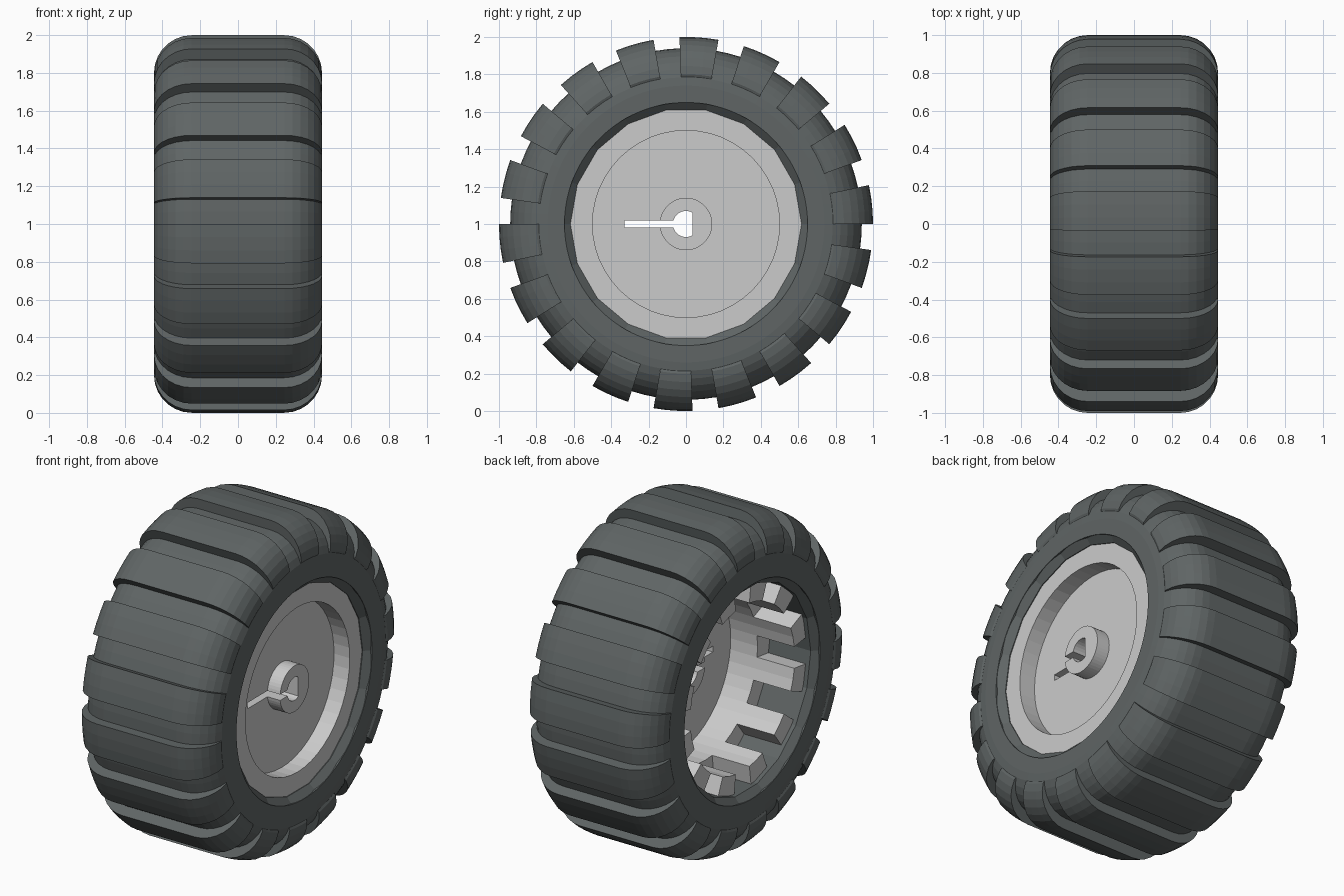
import bpy, bmesh
from math import sin, cos, pi, radians, sqrt

cube = bpy.data.objects.get("Cube")
if cube:
    bpy.data.objects.remove(cube, do_unlink=True)


def material(name, colour):
    m = bpy.data.materials.new(name)
    m.use_nodes = True
    m.diffuse_color = colour
    bsdf = next(n for n in m.node_tree.nodes if n.type == 'BSDF_PRINCIPLED')
    bsdf.inputs["Base Color"].default_value = colour
    return m


rubber = material("dark_grey_rubber", (0.115, 0.13, 0.13, 1))
plastic = material("light_grey_plastic", (0.6, 0.6, 0.6, 1))


def finish(name, bm, mat):
    bmesh.ops.remove_doubles(bm, verts=bm.verts, dist=0.0001)
    bmesh.ops.recalc_face_normals(bm, faces=bm.faces)
    mesh = bpy.data.meshes.new(name)
    bm.to_mesh(mesh)
    bm.free()
    if mat:
        mesh.materials.append(mat)
    ob = bpy.data.objects.new(name, mesh)
    bpy.context.collection.objects.link(ob)
    return ob


def sweep(bm, profile, steps, start=0, end=360):
    """Turn a closed (x, radius) profile about the axle; arcs get end caps."""
    full = end - start == 360
    rings = []
    for i in range(steps if full else steps + 1):
        t = radians(start + (end - start) * i / steps)
        rings.append([bm.verts.new((x, r * cos(t), 1 + r * sin(t))) for x, r in profile])
    n = len(profile)
    for i in range(steps):
        a, b = rings[i], rings[(i + 1) % len(rings)]
        for j in range(n):
            k = (j + 1) % n
            if profile[j][1] == 0 and profile[k][1] == 0:
                continue
            if profile[j][1] == 0:
                bm.faces.new((a[j], a[k], b[k]))
            elif profile[k][1] == 0:
                bm.faces.new((a[j], a[k], b[j]))
            else:
                bm.faces.new((a[j], a[k], b[k], b[j]))
    if not full:
        bm.faces.new(rings[0])
        bm.faces.new(rings[-1])


def tread_profile(outer, base):
    """Rounded outer section, closed by the mirrored base points."""
    corner, half = 0.2, 0.445
    arc = [(half - corner + corner * cos(i * pi / 14),
            outer - corner + corner * sin(i * pi / 14)) for i in range(8)]
    right = base + arc
    return right + [(-x, r) for x, r in reversed(right)]


# Tyre carcass
bm = bmesh.new()
sweep(bm, tread_profile(0.94, [(0.445, 0.65)]), 90)
finish("tyre_body", bm, rubber)

# Tread lugs, continuous across the tyre
bm = bmesh.new()
for k in range(18):
    sweep(bm, tread_profile(1.0, [(0.42, 0.74)]), 3, 20 * k, 20 * k + 12)
finish("tread_lugs", bm, rubber)

# Bevelled bead around the bore
bm = bmesh.new()
bead = [(0.38, 0.7), (0.443, 0.66), (0.405, 0.618)]
sweep(bm, bead + [(-x, r) for x, r in reversed(bead)], 18)
finish("tyre_bead", bm, rubber)

# Wheel rim with web and centre boss
bm = bmesh.new()
sweep(bm, [(0.38, 0), (0.38, 0.14), (0.295, 0.14), (0.295, 0.5), (0.4, 0.5),
           (0.4, 0.618), (-0.13, 0.618), (-0.13, 0.5), (0.05, 0.5),
           (0.05, 0.14), (-0.03, 0.14), (-0.03, 0)], 48)
rim = finish("wheel_rim", bm, plastic)

# D-shaped axle hole joined to a key slot, as one cutter
hole_r, slot, flat = 0.07, 0.018, 0.035
mouth = sqrt(hole_r ** 2 - slot ** 2)
outline = [(-0.33, slot), (-0.33, -slot), (-mouth, -slot)]
for i in range(1, 24):
    t = pi + 0.26 + i * (2 * pi - 0.52) / 24
    outline.append((min(hole_r * cos(t), flat), hole_r * sin(t)))
outline.append((-mouth, slot))
bm = bmesh.new()
face = bm.faces.new([bm.verts.new((-0.5, y, 1 + z)) for y, z in outline])
ext = bmesh.ops.extrude_face_region(bm, geom=[face])
bmesh.ops.translate(bm, vec=(1, 0, 0),
                    verts=[v for v in ext["geom"] if isinstance(v, bmesh.types.BMVert)])
cutter = finish("axle_cutter", bm, None)
cutter.hide_render = True
cut = rim.modifiers.new("axle_hole", 'BOOLEAN')
cut.operation, cut.solver, cut.object = 'DIFFERENCE', 'EXACT', cutter
bpy.context.view_layer.objects.active = rim
bpy.ops.object.modifier_apply(modifier=cut.name)
bpy.data.objects.remove(cutter, do_unlink=True)

# Castellated teeth on the open side of the rim
bm = bmesh.new()
for k in range(12):
    mid = 15 + 30 * k
    sweep(bm, [(-0.12, 0.5), (-0.38, 0.5), (-0.38, 0.616), (-0.12, 0.616)],
          2, mid - 7.5, mid + 7.5)
finish("rim_teeth", bm, plastic)
